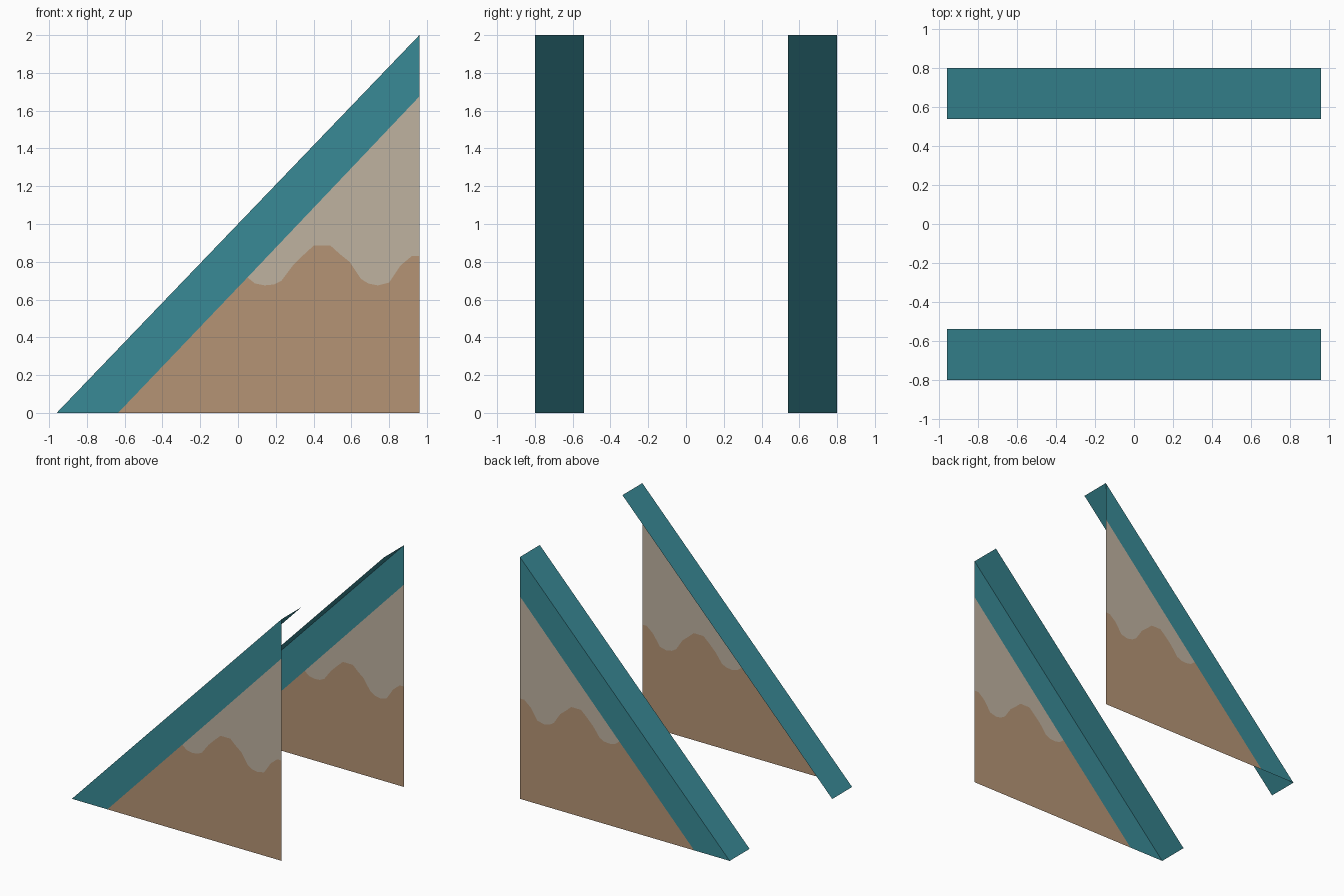
import bpy
import bmesh

if "Cube" in bpy.data.objects:
    bpy.data.objects.remove(bpy.data.objects["Cube"], do_unlink=True)


def make_material(name, rgb):
    linear = [((c / 255 + 0.055) / 1.055) ** 2.4 for c in rgb] + [1]
    mat = bpy.data.materials.new(name)
    mat.use_nodes = True
    mat.diffuse_color = linear
    mat.node_tree.nodes["Principled BSDF"].inputs["Base Color"].default_value = linear
    return mat


teal = make_material("teal trim", (57, 138, 150))
brown = make_material("brown plaster", (181, 148, 117))
beige = make_material("beige plaster", (191, 178, 160))

HALF, TOP, OUTER, INNER = 0.96, 2.0, 0.8, 0.54
FOOT, TRIM_TOP = -0.635, 1.675      # lower edge of the trim band

# Wavy line between the two plaster colours, as (x, z)
wave = [(0.05, 0.717), (0.09, 0.685), (0.14, 0.675), (0.19, 0.68),
        (0.23, 0.70), (0.29, 0.78), (0.34, 0.83), (0.40, 0.885),
        (0.49, 0.885), (0.54, 0.84), (0.59, 0.80), (0.65, 0.71),
        (0.69, 0.685), (0.74, 0.675), (0.80, 0.69), (0.86, 0.78),
        (0.92, 0.83), (HALF, 0.83)]


def add_sheet(name, polygons, materials):
    """Thin sheet whose polygons each take the material of the same index."""
    bm = bmesh.new()
    for index, points in enumerate(polygons):
        face = bm.faces.new([bm.verts.new(p) for p in points])
        face.material_index = index
    bmesh.ops.remove_doubles(bm, verts=bm.verts, dist=0.0001)
    mesh = bpy.data.meshes.new(name)
    bm.to_mesh(mesh)
    bm.free()
    for mat in materials:
        mesh.materials.append(mat)
    obj = bpy.data.objects.new(name, mesh)
    bpy.context.collection.objects.link(obj)


for label, side in (("front", -1), ("back", 1)):
    # Upright triangular wall: trim band, lower plaster, upper plaster
    trim = [(-HALF, 0), (FOOT, 0), wave[0], (HALF, TRIM_TOP), (HALF, TOP)]
    lower = [(FOOT, 0), (HALF, 0)] + wave[::-1]
    upper = wave + [(HALF, TRIM_TOP)]
    wall = [[(x, side * OUTER, z) for x, z in outline[::-side]]
            for outline in (trim, lower, upper)]
    add_sheet(label + "_triangle_wall", wall, (teal, brown, beige))

    # Sloping cover along the wall's long edge, reaching inward
    near, far = sorted((side * OUTER, side * INNER))
    cover = [(-HALF, near, 0), (HALF, near, TOP), (HALF, far, TOP), (-HALF, far, 0)]
    add_sheet(label + "_slope_cover", [cover[::-1]], (teal,))
